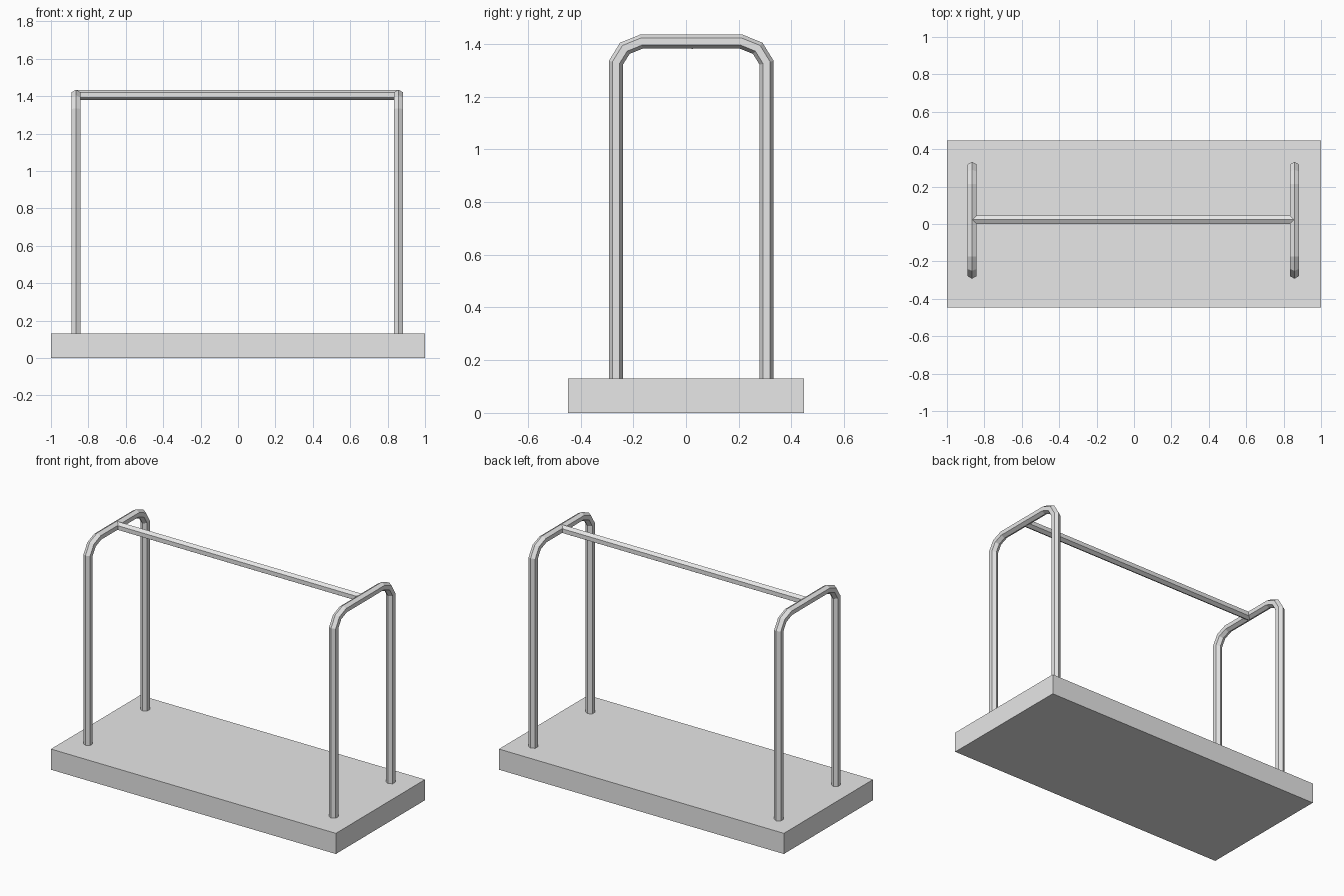
import bpy, bmesh
from math import sin, cos, tau
from mathutils import Vector

default = bpy.data.objects.get("Cube")
if default:
    bpy.data.objects.remove(default)

GREY = (0.8, 0.8, 0.8, 1)
grey = bpy.data.materials.new("light grey")
grey.use_nodes = True
grey.diffuse_color = GREY
grey.node_tree.nodes["Principled BSDF"].inputs["Base Color"].default_value = GREY

PLATE_TOP = 0.131
TUBE_RADIUS = 0.0265
SIDES = 6
MID_Y = 0.02
RAIL_Z = 1.408
LEFT_X, RIGHT_X = 0.858, -0.866


def finish(name, bm):
    bmesh.ops.recalc_face_normals(bm, faces=bm.faces[:])
    mesh = bpy.data.meshes.new(name)
    bm.to_mesh(mesh)
    bm.free()
    mesh.materials.append(grey)
    obj = bpy.data.objects.new(name, mesh)
    bpy.context.collection.objects.link(obj)
    return obj


def tube(name, path, side):
    """Sweep a hexagon along a flat path with mitred bends; side is normal to its plane."""
    path = [Vector(p) for p in path]
    side = Vector(side)
    bm = bmesh.new()
    rings = []
    for i, point in enumerate(path):
        before = (point - path[max(i - 1, 0)]).normalized()
        after = (path[min(i + 1, len(path) - 1)] - point).normalized()
        tangent = (before + after).normalized()
        stretch = 1 / tangent.dot(after if after.length else before)
        out = side.cross(tangent) * stretch
        rings.append([bm.verts.new(point + TUBE_RADIUS * (out * cos(tau * k / SIDES)
                                                          + side * sin(tau * k / SIDES)))
                      for k in range(SIDES)])
    for a, b in zip(rings, rings[1:]):
        for k in range(SIDES):
            n = (k + 1) % SIDES
            bm.faces.new((a[k], a[n], b[n], b[k]))
    bm.faces.new(rings[0])
    bm.faces.new(rings[-1])
    return finish(name, bm)


# Base plate
bm = bmesh.new()
bmesh.ops.create_cube(bm, size=1)
bmesh.ops.scale(bm, vec=(2, 0.894, PLATE_TOP), verts=bm.verts)
bmesh.ops.translate(bm, vec=(0, 0, PLATE_TOP / 2), verts=bm.verts)
finish("base_plate", bm)

# Two arches with rounded upper corners
half_arch = [(0.286, PLATE_TOP), (0.286, 1.328), (0.252, 1.383), (0.19, RAIL_Z)]
outline = [(-y, z) for y, z in half_arch] + half_arch[::-1]
for name, x in (("left_arch", LEFT_X), ("right_arch", RIGHT_X)):
    tube(name, [(x, MID_Y + y, z) for y, z in outline], (1, 0, 0))

# Rail joining the arches
tube("top_rail", [(RIGHT_X, MID_Y + 0.003, RAIL_Z - 0.002),
                  (LEFT_X, MID_Y + 0.003, RAIL_Z - 0.002)], (0, 1, 0))
